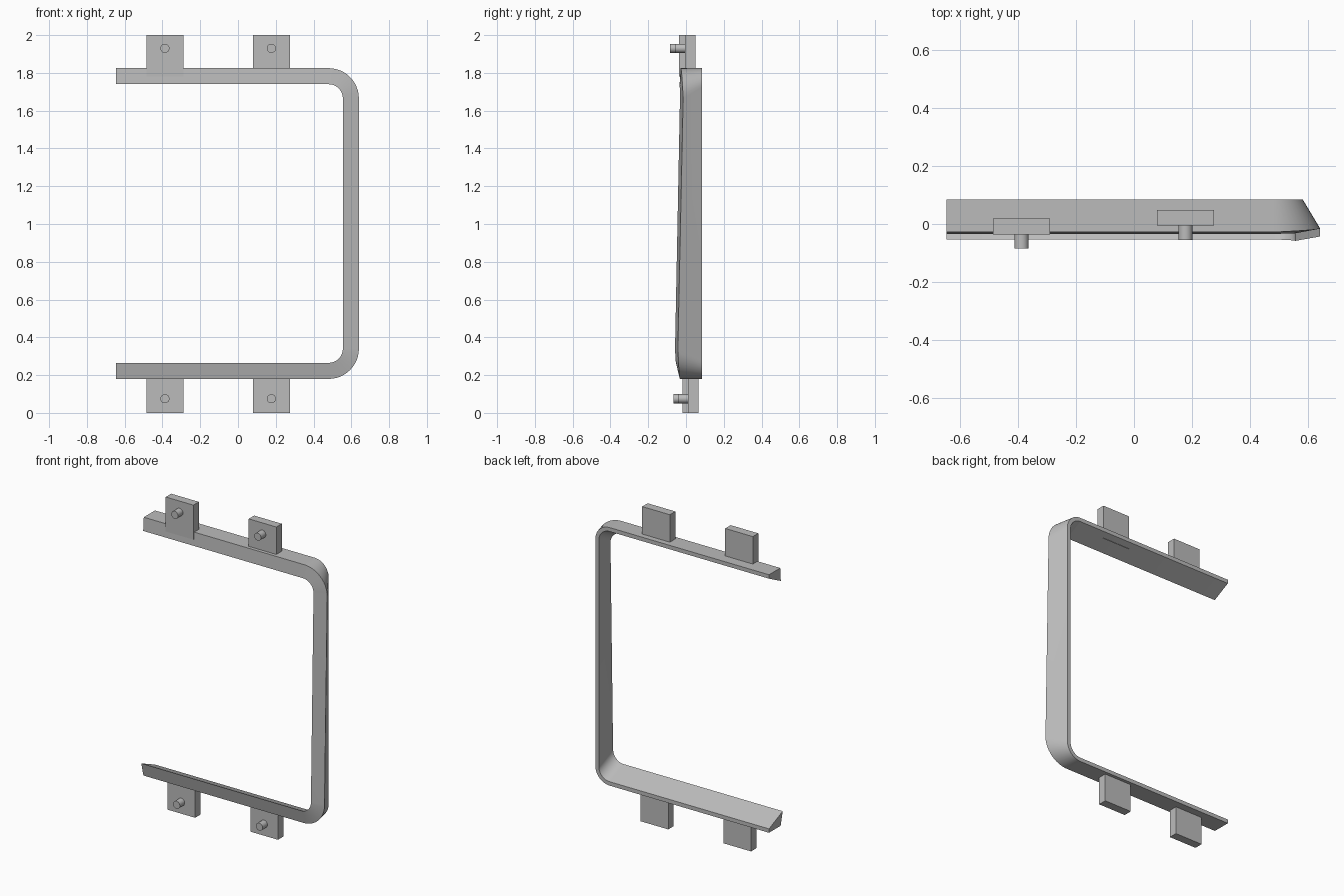
import bpy, bmesh, math

cube = bpy.data.objects.get("Cube")
if cube:
    bpy.data.objects.remove(cube, do_unlink=True)

grey = bpy.data.materials.new("plain grey")
grey.use_nodes = True
COLOUR = (0.5, 0.5, 0.5, 1)
grey.diffuse_color = COLOUR
grey.node_tree.nodes["Principled BSDF"].inputs["Base Color"].default_value = COLOUR

MID = 1.0025      # height of the frame's mirror line
HALF = 0.8225     # half of the frame's height
BEND = 0.48       # where the straight rails end
LEFT = -0.645
BACK = 0.085


def finish(name, bm, smooth=False):
    bmesh.ops.recalc_face_normals(bm, faces=bm.faces[:])
    mesh = bpy.data.meshes.new(name)
    bm.to_mesh(mesh)
    bm.free()
    obj = bpy.data.objects.new(name, mesh)
    bpy.context.collection.objects.link(obj)
    mesh.materials.append(grey)
    if smooth:
        bpy.ops.object.select_all(action='DESELECT')
        obj.select_set(True)
        bpy.context.view_layer.objects.active = obj
        bpy.ops.object.shade_smooth_by_angle(angle=math.radians(25))
    return obj


def section(angle, side, y_outer, y_inner, x_rail=None):
    """Four corners of the frame's cross-section at one place on the bend."""
    corners = []
    # radius, bend centre's distance below the outer edge, depth
    for radius, drop, y in ((0.16, 0.16, y_outer), (0.075, 0.16, y_inner),
                            (0.075, 0.1, BACK), (0.1, 0.1, BACK)):
        x = BEND + radius * math.sin(angle) if x_rail is None else x_rail
        z = HALF - drop + radius * math.cos(angle)
        corners.append((x, y, MID + side * z))
    return corners


def bend(side, rail, post, steps=12):
    """Sections from the rail (outer, inner depth) round to the post."""
    rings = [section(0, side, *rail, x_rail=LEFT)]
    for i in range(steps + 1):
        t = i / steps
        depths = [a + (b - a) * t for a, b in zip(rail, post)]
        rings.append(section(t * math.pi / 2, side, *depths))
    return rings


# Three-sided frame, swept from the top rail round to the bottom rail
rings = bend(1, (-0.028, -0.034), (-0.015, -0.032))
rings += reversed(bend(-1, (-0.032, -0.053), (-0.043, -0.058)))
bm = bmesh.new()
loops = [[bm.verts.new(p) for p in ring] for ring in rings]
for a, b in zip(loops, loops[1:]):
    for i in range(4):
        j = (i + 1) % 4
        bm.faces.new((a[i], a[j], b[j], b[i]))
bm.faces.new(loops[0])
bm.faces.new(loops[-1])
finish("frame", bm, smooth=True)


def tab(name, x, y, z_low, z_high):
    bm = bmesh.new()
    bmesh.ops.create_cube(bm, size=1)
    for v in bm.verts:
        v.co.x = x + v.co.x * 0.195
        v.co.y = y + (v.co.y + 0.5) * 0.055
        v.co.z = z_low if v.co.z < 0 else z_high
    finish(name, bm)


def pin(name, x, y, z):
    bpy.ops.mesh.primitive_cylinder_add(
        vertices=32, radius=0.024, depth=0.055,
        location=(x, y - 0.0215, z), rotation=(math.pi / 2, 0, 0))
    obj = bpy.context.object
    obj.name = name
    obj.data.materials.append(grey)
    bpy.ops.object.shade_smooth_by_angle(angle=math.radians(30))


# Mounting tabs with a round pin on the front of each
for level, z_low, z_high, z_pin, depths in (
        ("top", 1.78, 2.0, 1.93, (-0.036, -0.006)),
        ("bottom", 0.0, 0.21, 0.075, (-0.018, 0.01))):
    for side, x, y in zip(("right", "left"), (-0.387, 0.177), depths):
        tab(f"{level}_{side}_tab", x, y, z_low, z_high)
        pin(f"{level}_{side}_pin", x, y, z_pin)
